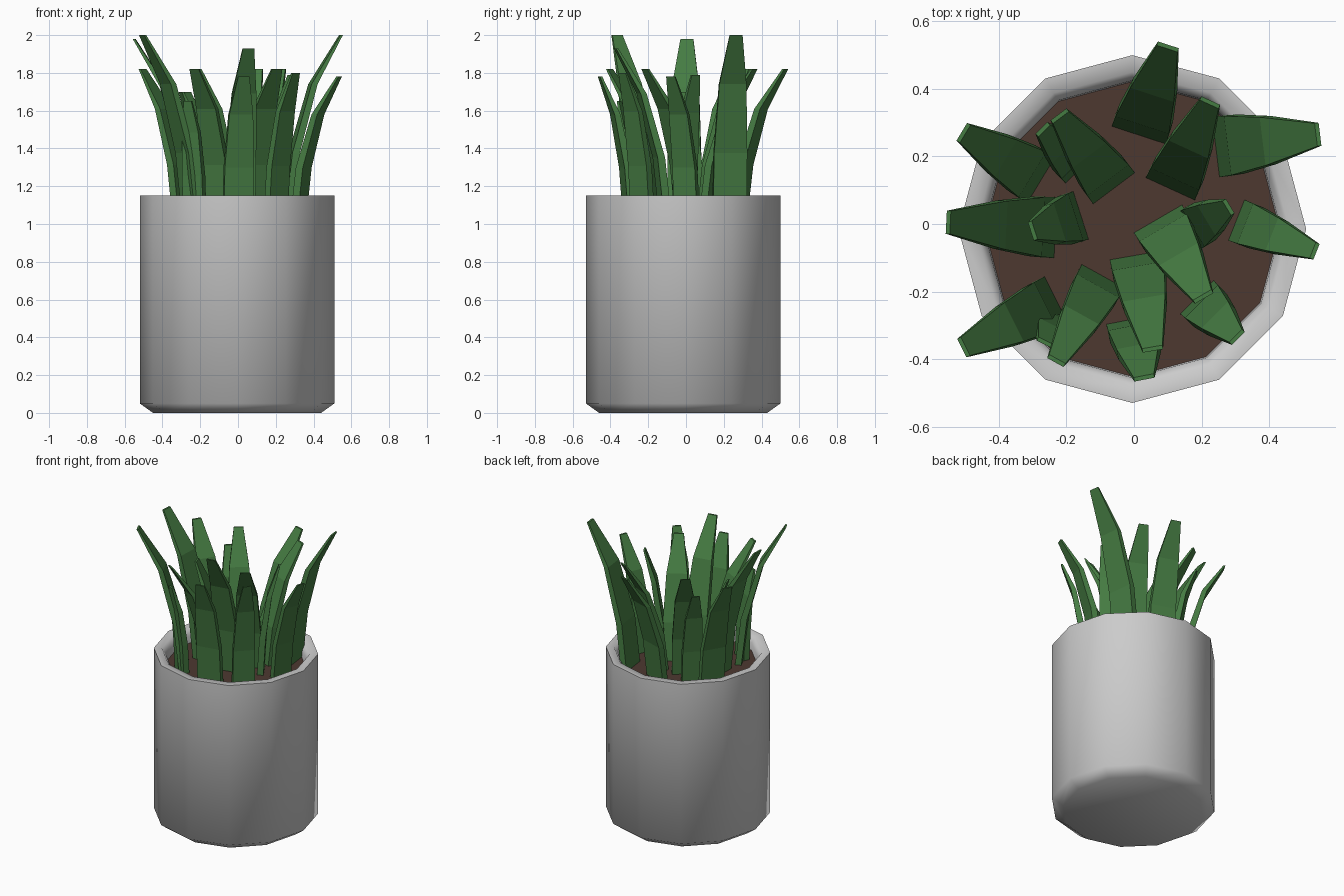
import bpy, bmesh, math
from mathutils import Vector

if "Cube" in bpy.data.objects:
    bpy.data.objects.remove(bpy.data.objects["Cube"])

CX, CY, SIDES = -0.005, -0.015, 12


def material(name, rgb):
    m = bpy.data.materials.new(name)
    m.diffuse_color = (*rgb, 1)
    m.use_nodes = True
    m.node_tree.nodes["Principled BSDF"].inputs["Base Color"].default_value = m.diffuse_color
    return m


def finish(bm, name, mat=None):
    bmesh.ops.recalc_face_normals(bm, faces=bm.faces[:])
    me = bpy.data.meshes.new(name)
    bm.to_mesh(me)
    bm.free()
    ob = bpy.data.objects.new(name, me)
    bpy.context.collection.objects.link(ob)
    if mat:
        me.materials.append(mat)
    return ob


def bridge(bm, a, b):
    n = len(a)
    for i in range(n):
        bm.faces.new((a[i], a[(i + 1) % n], b[(i + 1) % n], b[i]))


def ring(bm, r, z):
    return [bm.verts.new((CX + r * math.cos(math.tau * i / SIDES),
                          CY + r * math.sin(math.tau * i / SIDES), z))
            for i in range(SIDES)]


# Pot: twelve-sided lathe with chamfered foot and thick rim
bm = bmesh.new()
profile = [(0.445, 0), (0.515, 0.05), (0.515, 1.15), (0.465, 1.15),
           (0.44, 1.11), (0.435, 1.03)]
rings = [ring(bm, r, z) for r, z in profile]
for a, b in zip(rings, rings[1:]):
    bridge(bm, a, b)
bm.faces.new(rings[0])
pot = finish(bm, "pot")
bpy.context.view_layer.objects.active = pot
pot.select_set(True)
bpy.ops.object.shade_smooth_by_angle(angle=math.radians(60))

# Soil disc
bm = bmesh.new()
bm.faces.new(ring(bm, 0.438, 1.06))
finish(bm, "soil", material("soil_brown", (0.075, 0.04, 0.03)))

# Leaves: tapering flat blades that bend outwards in three segments
green = material("leaf_green", (0.06, 0.2, 0.055))
Z0 = 1.04
# height fraction, outward fraction, width fraction, thickness
ROWS = [(0, 0, 1, 0.04), (0.35, 0.13, 0.98, 0.04),
        (0.73, 0.48, 0.8, 0.032), (1, 1, 0.38, 0.012)]


def leaf(i, bx, by, tx, ty, tz, width):
    base, tip = Vector((bx, by, 0)), Vector((tx, ty, 0))
    out = (tip - base).normalized()
    side = Vector((-out.y, out.x, 0))
    bm = bmesh.new()
    rows = []
    for h, o, w, t in ROWS:
        c = base.lerp(tip, o) + Vector((0, 0, Z0 + h * (tz - Z0)))
        rows.append([bm.verts.new(c + side * (s * width * w / 2) + out * (d * t / 2))
                     for s, d in ((-1, -1), (1, -1), (1, 1), (-1, 1))])
    for a, b in zip(rows, rows[1:]):
        bridge(bm, a, b)
    bm.faces.new(rows[0])
    bm.faces.new(rows[-1])
    finish(bm, f"leaf_{i:02d}", green)


# base x, base y, tip x, tip y, tip z, width
LEAVES = [
    (0.02, 0.28, 0.10, 0.525, 1.82, 0.17),
    (0.26, 0.23, 0.545, 0.265, 2.00, 0.18),
    (0.115, 0.12, 0.225, 0.36, 1.82, 0.16),
    (-0.07, 0.12, -0.22, 0.32, 1.82, 0.155),
    (-0.17, 0.18, -0.27, 0.28, 1.70, 0.13),
    (-0.29, 0.14, -0.505, 0.27, 1.82, 0.16),
    (-0.25, -0.01, -0.55, 0.005, 1.98, 0.18),
    (-0.175, 0.02, -0.30, -0.02, 1.70, 0.15),
    (-0.245, -0.235, -0.505, -0.365, 2.00, 0.16),
    (-0.10, -0.17, -0.23, -0.405, 1.82, 0.145),
    (0.01, -0.11, 0.055, -0.37, 1.93, 0.16),
    (0.08, 0.0, 0.205, -0.215, 1.82, 0.165),
    (0.32, 0.005, 0.535, -0.08, 1.78, 0.13),
    (0.18, -0.01, 0.28, 0.05, 1.79, 0.13),
    (0.20, -0.23, 0.305, -0.335, 1.80, 0.14),
    (0.0, -0.30, 0.03, -0.455, 1.78, 0.16),
    (-0.23, -0.28, -0.265, -0.35, 1.65, 0.12),
]
for i, spec in enumerate(LEAVES, 1):
    leaf(i, *spec)
